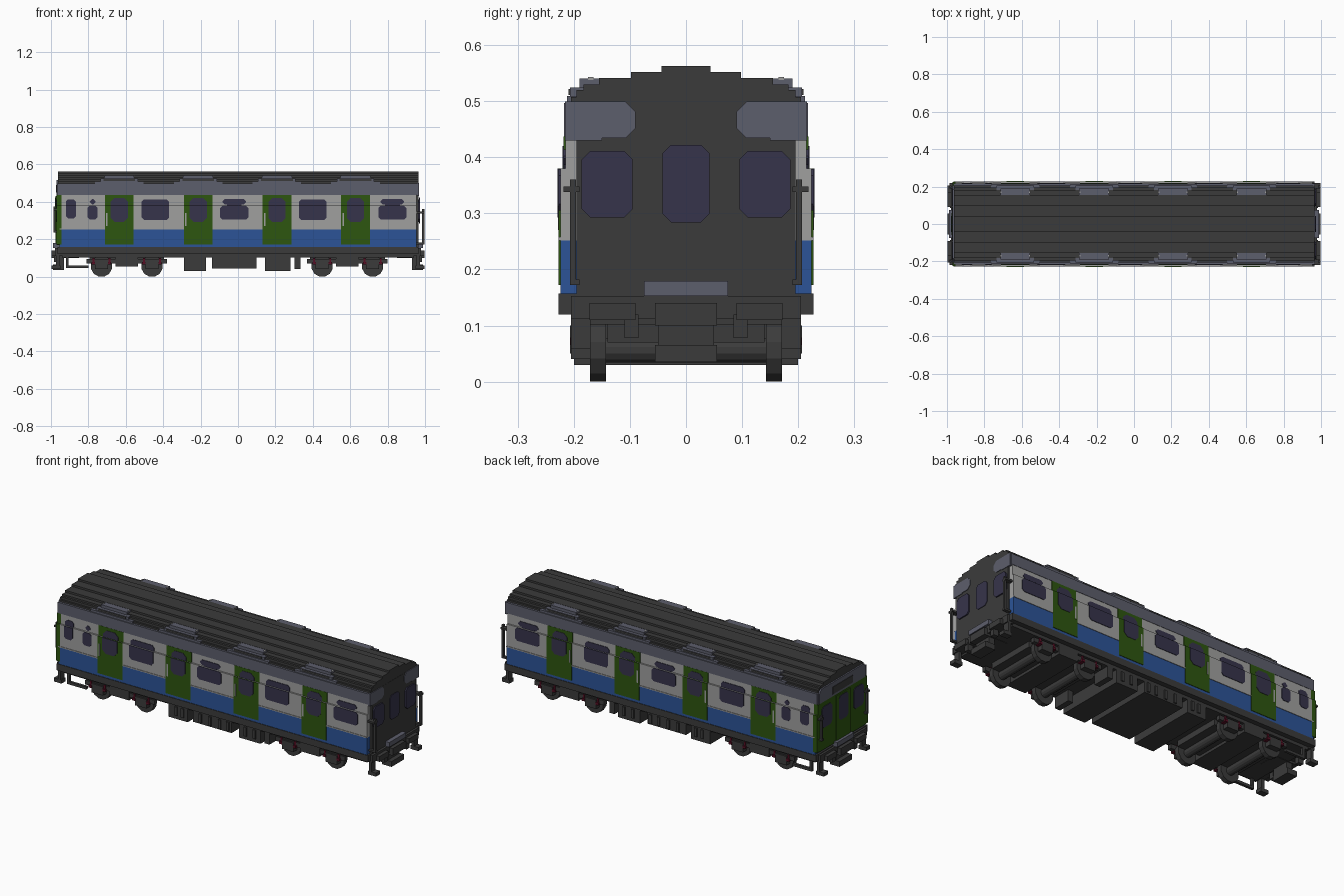
import bpy, bmesh, math

if "Cube" in bpy.data.objects:
    bpy.data.objects.remove(bpy.data.objects["Cube"], do_unlink=True)


def material(name, rgb):
    m = bpy.data.materials.new(name)
    m.use_nodes = True
    col = (*rgb, 1)
    m.diffuse_color = col
    bsdf = m.node_tree.nodes["Principled BSDF"]
    bsdf.inputs["Base Color"].default_value = col
    bsdf.inputs["Roughness"].default_value = 0.8
    return m


DARK = material("charcoal", (0.044, 0.044, 0.044))
WHITE = material("pale_grey", (0.35, 0.35, 0.345))
BLUE = material("blue", (0.025, 0.088, 0.31))
GREEN = material("green", (0.027, 0.092, 0.005))
TRIM = material("slate_grey", (0.108, 0.112, 0.15))
GLASS = material("dark_glass", (0.037, 0.034, 0.07))
RED = material("dark_red", (0.095, 0.005, 0.018))


def finish(name, bm, mat):
    bmesh.ops.recalc_face_normals(bm, faces=bm.faces)
    me = bpy.data.meshes.new(name)
    bm.to_mesh(me)
    bm.free()
    me.materials.append(mat)
    ob = bpy.data.objects.new(name, me)
    bpy.context.collection.objects.link(ob)
    return ob


def add_prism(bm, pts, axis, lo, hi):
    """Extrude an outline: axis 'x' takes (y, z) points, axis 'y' takes (x, z)."""
    def at(p, d):
        return (d, p[0], p[1]) if axis == 'x' else (p[0], d, p[1])
    a = [bm.verts.new(at(p, lo)) for p in pts]
    b = [bm.verts.new(at(p, hi)) for p in pts]
    bm.faces.new(a)
    bm.faces.new(b[::-1])
    n = len(pts)
    for i in range(n):
        bm.faces.new((a[i], a[(i + 1) % n], b[(i + 1) % n], b[i]))


def rect(x0, x1, z0, z1, cb=0.0, ct=0.0):
    """Rectangle with cut corners at bottom (cb) and top (ct)."""
    p = [(x0 + cb, z0), (x1 - cb, z0)]
    if cb:
        p.append((x1, z0 + cb))
    p += [(x1, z1 - ct)]
    if ct:
        p += [(x1 - ct, z1), (x0 + ct, z1)]
    p += [(x0, z1 - ct)] if ct else [(x0, z1)]
    if cb:
        p.append((x0, z0 + cb))
    return p


def boxes(name, mat, items, mirror=False):
    """Boxes as (x0, x1, y0, y1, z0, z1), optionally repeated on the other side."""
    bm = bmesh.new()
    for x0, x1, y0, y1, z0, z1 in items:
        add_prism(bm, rect(x0, x1, z0, z1), 'y', y0, y1)
        if mirror:
            add_prism(bm, rect(x0, x1, z0, z1), 'y', -y1, -y0)
    return finish(name, bm, mat)


STEP = 0.38   # the wall steps inward above this height


def side_panels(name, mat, items, proud, cut):
    """Wall plates (x0, x1, z0, z1) on both sides that follow the wall step."""
    bm = bmesh.new()
    for x0, x1, z0, z1 in items:
        for s in (-1, 1):
            for lo, hi, y in ((z0, min(z1, STEP), 0.224), (max(z0, STEP), z1, 0.215)):
                if hi - lo < 0.002:
                    continue
                cb = cut if lo == z0 else 0
                ct = cut if hi == z1 else 0
                add_prism(bm, rect(x0, x1, lo, hi, cb, ct), 'y',
                          s * (y - 0.003), s * (y + proud))
    return finish(name, bm, mat)


def end_plates(name, mat, outlines, x0, x1, mirror=False):
    bm = bmesh.new()
    for o in outlines:
        add_prism(bm, o, 'x', x0, x1)
        if mirror:
            add_prism(bm, [(-y, z) for y, z in o], 'x', x0, x1)
    return finish(name, bm, mat)


# Body shell in colour bands
L, R = -0.955, 0.955
boxes("lower_body", BLUE, [(L, R, -0.224, 0.224, 0.155, 0.252)])
boxes("upper_body", WHITE, [(L, R, -0.224, 0.224, 0.252, STEP),
                            (L, R, -0.215, 0.215, STEP, 0.437)])
boxes("cornice", TRIM, [(L - 0.01, R + 0.008, -0.217, 0.217, 0.437, 0.497)])

# Stepped roof
half = [(0.205, 0.497), (0.205, 0.507), (0.195, 0.507), (0.195, 0.52), (0.183, 0.52),
        (0.183, 0.53), (0.155, 0.53), (0.155, 0.541), (0.098, 0.541), (0.098, 0.552),
        (0.044, 0.552), (0.044, 0.5625)]
roof = half + [(-y, z) for y, z in reversed(half)]
end_plates("roof", DARK, [roof], L - 0.007, 0.965)

# Side doors with their arched hoods
doors = [-0.635, -0.213, 0.208, 0.628]
side_panels("side_doors", GREEN, [(d - 0.077, d + 0.077, 0.172, 0.437) for d in doors], 0.003, 0)
side_panels("door_windows", GLASS, [(d - 0.046, d + 0.046, 0.293, 0.42) for d in doors], 0.005, 0.02)
hood = []
for d in doors:
    hood += [(d - 0.13, d + 0.13, 0.18, 0.212, 0.495, 0.509),
             (d - 0.10, d + 0.10, 0.17, 0.207, 0.509, 0.524),
             (d - 0.08, d + 0.08, 0.15, 0.190, 0.524, 0.540)]
boxes("door_hoods", TRIM, hood, True)
boxes("hood_recesses", DARK, [(d - 0.085, d + 0.085, 0.2, 0.2095, 0.511, 0.522) for d in doors], True)
boxes("hood_edges", WHITE, [(d + s * 0.077 - 0.004, d + s * 0.077 + 0.004, 0.165, 0.175, 0.538, 0.543)
                            for d in doors for s in (-1, 1)], True)

# Side windows: plain ones, and ones with a separate top light
win = [(-0.515, -0.368, 0.303, 0.412), (0.325, 0.473, 0.303, 0.412), (-0.92, -0.866, 0.31, 0.413)]
for x0, x1 in ((-0.095, 0.055), (0.75, 0.9), (-0.805, -0.75)):
    win += [(x0, x1, 0.305, 0.379), (x0 + 0.012, x1 - 0.012, 0.386, 0.414)]
side_panels("side_windows", GLASS, win, 0.003, 0.012)
boxes("window_centre_bars", GLASS, [(x - 0.04, x + 0.04, 0.21, 0.2175, 0.378, 0.388)
                                    for x in (-0.02, 0.825)], True)

# Cab doorway edges, waist beading and gutter
boxes("cab_corner_posts", GREEN, [(-0.97, -0.945, 0.2, 0.2255, 0.172, 0.38),
                                  (-0.97, -0.945, 0.2, 0.2165, 0.38, 0.437)], True)
gaps = [L] + [v for d in doors for v in (d - 0.077, d + 0.077)] + [R]
spans = list(zip(gaps[::2], gaps[1::2]))
boxes("waist_beading", WHITE, [(a, b, 0.222, 0.227, 0.252, 0.258) for a, b in spans], True)
boxes("door_handles", WHITE, [(d - 0.07, d - 0.062, 0.222, 0.2285, 0.27, 0.34) for d in doors], True)

# Plain end wall
end_plates("plain_end_wall", DARK, [rect(-0.195, 0.195, 0.155, 0.498)], 0.95, 0.966)
end_plates("end_corner_panels", TRIM, [rect(0.09, 0.205, 0.434, 0.499, 0.018, 0.018),
                                       rect(0.15, 0.216, 0.43, 0.499)], 0.958, 0.969, True)
# Cab end wall with header and destination panel
end_plates("cab_end_wall", GREEN, [rect(-0.205, 0.205, 0.17, 0.437)], -0.97, -0.95)
end_plates("cab_header", TRIM, [rect(-0.205, 0.205, 0.437, 0.515, 0, 0.02)], -0.97, -0.95)
end_plates("destination_panel", DARK, [rect(-0.09, 0.09, 0.45, 0.49)], -0.973, -0.966)
end_plates("cab_door", GREEN, [rect(-0.06, 0.06, 0.18, 0.432)], -0.976, -0.967)

# Windows, step plate and handrails on both ends
for s, tag in ((1, "plain"), (-1, "cab")):
    side_win = rect(0.095, 0.186, 0.293, 0.411, 0.015, 0.015)
    mid_win = rect(-0.042, 0.042, 0.284, 0.422, 0.015, 0.015)
    end_plates(tag + "_end_side_windows", GLASS, [side_win], s * 0.96, s * 0.973, True)
    end_plates(tag + "_end_door_window", GLASS, [mid_win], s * 0.969, s * (0.972 if s > 0 else 0.978))

    def sx(a, b, *rest):
        return (min(s * a, s * b), max(s * a, s * b), *rest)
    boxes(tag + "_end_step", TRIM, [sx(0.95, 0.99, -0.075, 0.075, 0.153, 0.179)])
    rail_lo, rail_hi = (0.172, 0.36) if s > 0 else (0.235, 0.375)
    rx = 0.985 if s > 0 else 0.975
    boxes(tag + "_end_handrails", DARK,
          [sx(rx, rx + 0.012, 0.196, 0.207, rail_lo, rail_hi),
           sx(0.95, rx + 0.012, 0.19, 0.218, rail_hi - 0.022, rail_hi - 0.012),
           sx(0.95, rx + 0.012, 0.19, 0.207, rail_lo, rail_lo + 0.01)], True)
    # Headstock, coupler and corner steps
    boxes(tag + "_end_headstock", DARK, [sx(0.94, 0.978, -0.205, 0.205, 0.112, 0.153),
                                         sx(0.85, 0.998, -0.055, 0.055, 0.1, 0.14),
                                         sx(0.93, 0.99, -0.055, 0.055, 0.035, 0.065),
                                         sx(0.93, 0.965, -0.05, 0.05, 0.06, 0.11)])
    boxes(tag + "_end_steps", DARK, [sx(0.975, 0.998, 0.09, 0.172, 0.11, 0.14),
                                     sx(0.955, 0.985, 0.085, 0.11, 0.078, 0.12),
                                     sx(0.955, 0.972, 0.17, 0.205, 0.045, 0.12),
                                     sx(0.95, 0.998, 0.17, 0.205, 0.04, 0.06)], True)

# Underframe
boxes("underframe", DARK, [(-0.965, 0.965, -0.227, 0.227, 0.12, 0.157),
                           (-0.94, 0.94, -0.2, 0.2, 0.102, 0.12)])
boxes("equipment_boxes", DARK, [(-0.29, -0.172, -0.2, 0.2, 0.03, 0.104),
                                (-0.14, 0.1, -0.2, 0.2, 0.042, 0.104),
                                (0.145, 0.28, -0.2, 0.2, 0.03, 0.104)])
boxes("equipment_ribs", DARK, [(x, x + 0.016, 0.19, 0.207, 0.05, 0.1)
                               for x in (-0.25, -0.21, -0.1, -0.04, 0.02, 0.07, 0.18, 0.235)]
      + [(0.303, 0.335, 0.1, 0.2, 0.04, 0.104)], True)
boxes("cab_side_frame", DARK, [(-0.92, -0.8, 0.185, 0.2, 0.045, 0.06),
                               (-0.92, -0.905, 0.185, 0.2, 0.045, 0.11)], True)

# Bogies: frame, wheels, axle boxes
for name, c in (("cab_end", -0.595), ("plain_end", 0.585)):
    axles = (c - 0.135, c + 0.135)
    boxes(name + "_bogie_frame", DARK, [(c - 0.2, c + 0.2, -0.14, 0.14, 0.07, 0.104),
                                        (c - 0.06, c + 0.06, -0.2, 0.2, 0.055, 0.104)])
    boxes(name + "_bogie_side_beams", DARK, [(c - 0.215, c + 0.215, 0.172, 0.196, 0.07, 0.095)]
          + [(a - 0.035, a + 0.035, 0.17, 0.203, 0.04, 0.09) for a in axles], True)
    boxes(name + "_bogie_springs", RED, [(a + k - 0.009, a + k + 0.009, 0.175, 0.206, 0.065, 0.079)
                                         for a in axles for k in (-0.043, 0.043)]
          + [(a + k - 0.005, a + k + 0.005, 0.175, 0.2, 0.079, 0.1)
             for a in axles for k in (-0.043, 0.043)], True)
    bm = bmesh.new()
    for a in axles:
        for r, y0, y1 in ((0.056, 0.143, 0.171), (0.056, -0.171, -0.143), (0.022, -0.15, 0.15)):
            ring = [(a + r * math.cos(math.radians(15 + 30 * i)) / math.cos(math.radians(15)),
                     0.056 + r * math.sin(math.radians(15 + 30 * i)) / math.cos(math.radians(15)))
                    for i in range(12)]
            add_prism(bm, ring, 'y', y0, y1)
    finish(name + "_wheelsets", bm, DARK)
